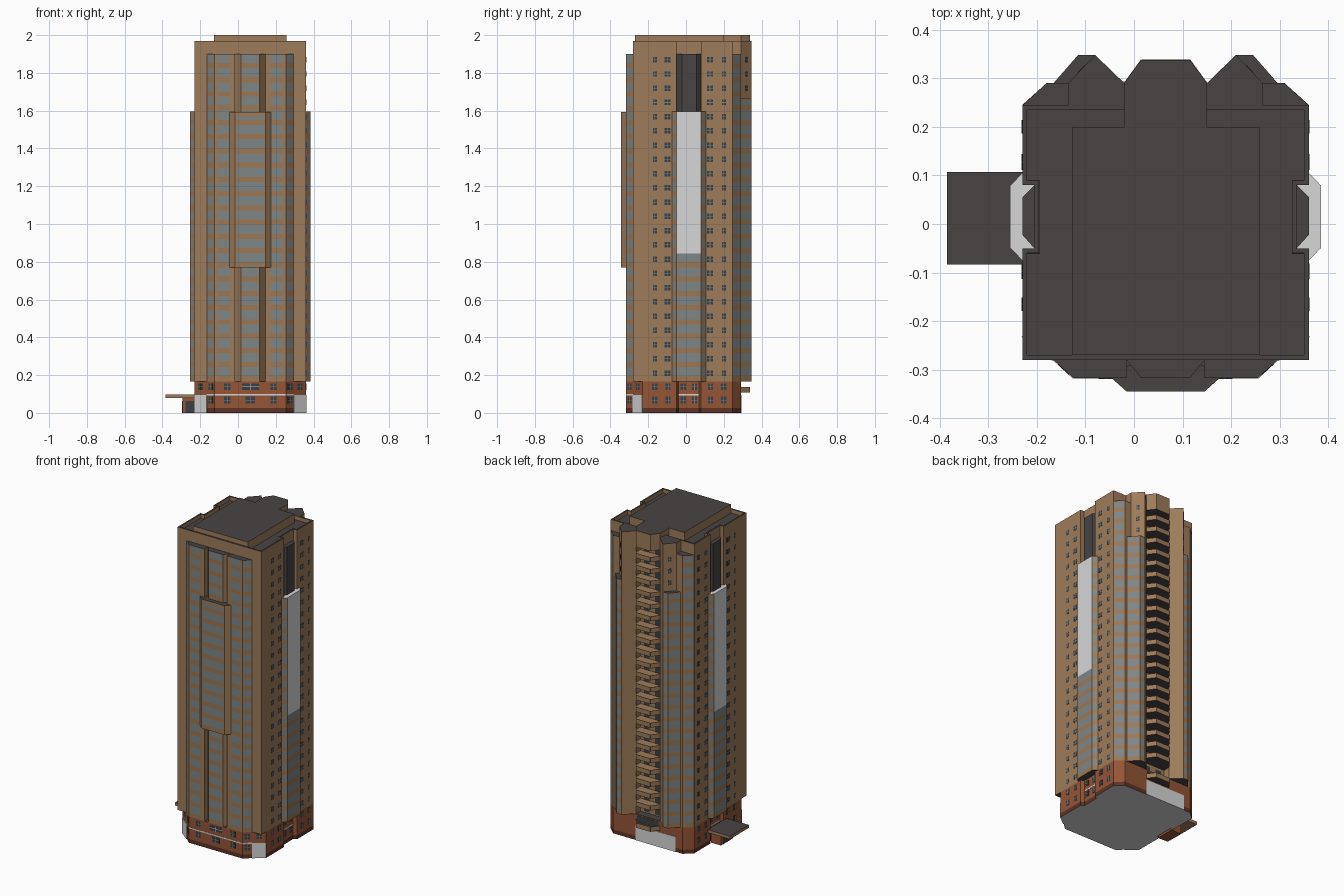
import bpy, bmesh, math
from mathutils import Vector

if "Cube" in bpy.data.objects:
    bpy.data.objects.remove(bpy.data.objects["Cube"])

CX = 0.065                      # the tower is symmetric about this x
Z0, PITCH, FLOORS = 0.167, 0.0754, 23
BAND = 0.027                    # spandrel height

COLOURS = {
    "tan_wall": (0.34, 0.20, 0.105), "spandrel": (0.34, 0.185, 0.085),
    "glass": (0.21, 0.235, 0.238), "dark_window": (0.045, 0.05, 0.055),
    "roof_charcoal": (0.066, 0.057, 0.055), "white_panel": (0.68, 0.68, 0.68),
    "brick": (0.30, 0.092, 0.038), "dark_brick": (0.11, 0.033, 0.02),
}
NAMES = list(COLOURS)
MATS = []
for n, c in COLOURS.items():
    m = bpy.data.materials.new(n)
    m.diffuse_color = (*c, 1)
    m.use_nodes = True
    m.node_tree.nodes["Principled BSDF"].inputs["Base Color"].default_value = m.diffuse_color
    MATS.append(m)
MI = {n: i for i, n in enumerate(NAMES)}


def finish(bm, name, fix=True):
    if fix:
        bmesh.ops.recalc_face_normals(bm, faces=bm.faces[:])
    me = bpy.data.meshes.new(name)
    bm.to_mesh(me)
    bm.free()
    for m in MATS:
        me.materials.append(m)
    ob = bpy.data.objects.new(name, me)
    ob.location.x = CX
    bpy.context.collection.objects.link(ob)
    return ob


def add_prism(bm, pts, z0, z1, side, top=None, bottom=None):
    lo = [bm.verts.new((x, y, z0)) for x, y in pts]
    hi = [bm.verts.new((x, y, z1)) for x, y in pts]
    n = len(pts)
    for i in range(n):
        j = (i + 1) % n
        bm.faces.new((lo[i], lo[j], hi[j], hi[i])).material_index = MI[side]
    t = bm.faces.new(hi)
    t.material_index = MI[top or side]
    b = bm.faces.new(lo[::-1])
    b.material_index = MI[bottom or side]
    return t


def prism(name, pts, z0, z1, side, top=None, bottom=None):
    bm = bmesh.new()
    add_prism(bm, pts, z0, z1, side, top, bottom)
    return finish(bm, name)


def mir(pts, s):
    return pts if s > 0 else [(-x, y) for x, y in reversed(pts)]


def sym(half):
    """Right half, front to back, completed by its mirror image."""
    return half + [(-x, y) for x, y in reversed(half)]


def length(a, b):
    return (Vector(b) - Vector(a)).length


def plate(bm, a, b, s0, s1, z0, z1, mat, out=0.0015):
    """Thin plate on wall a->b (outside on the right), s in length units."""
    a, b = Vector(a), Vector(b)
    d = (b - a).normalized()
    n = Vector((d.y, -d.x))
    p, q = a + d * s0, a + d * s1
    add_prism(bm, [p - n * .002, p + n * out, q + n * out, q - n * .002], z0, z1, mat)


def strip(bm, a, b, m0, m1, z0, z1):
    """One flush panel of glass rows with a spandrel band on each floor."""
    a, b = Vector(a), Vector(b)
    d = (b - a).normalized()
    n = Vector((d.y, -d.x)) * .0012
    p, q = a + d * m0 + n, b - d * m1 + n
    cuts = {z0, z1}
    for k in range(FLOORS):
        z = Z0 + k * PITCH
        cuts |= {c for c in (z, z + BAND) if z0 + .002 < c < z1 - .002}
    rows = [(bm.verts.new((*p, z)), bm.verts.new((*q, z)), z) for z in sorted(cuts)]
    for (v0, v1, za), (w0, w1, zb) in zip(rows, rows[1:]):
        f = bm.faces.new((v0, v1, w1, w0))
        low = ((za + zb) / 2 - Z0) % PITCH < BAND
        f.material_index = MI["spandrel" if low else "glass"]


def window(bm, a, b, c, z, w, h, frame="glass"):
    plate(bm, a, b, c - w / 2, c + w / 2, z - h / 2, z + h / 2, "dark_window", .001)
    plate(bm, a, b, c - .0015, c + .0015, z - h / 2, z + h / 2, frame, .0016)
    plate(bm, a, b, c - w / 2, c + w / 2, z - .0015, z + .0015, frame, .0016)


# --- brick base with chamfered corners, front bays and shallow side notches
base = sym([(.05, -.317), (.19, -.317), (.23, -.28), (.295, -.23), (.295, -.05), (.275, -.04),
            (.275, .07), (.295, .08), (.295, .245), (.245, .29)])
prism("base_plinth", base, 0, .025, "dark_brick", bottom="white_panel")
prism("base_brick", base, .025, Z0, "brick", "roof_charcoal")

# --- white wall panels, pale front band and windows of the base
bm = bmesh.new()
plate(bm, (-.19, -.317), (.19, -.317), 0, .38, .092, .1, "white_panel")
for s in (1, -1):
    for p, q in (((.19, -.317), (.23, -.28)), ((.275, -.04), (.275, .07))):
        a, b = mir([p, q], s)
        plate(bm, a, b, 0, length(a, b), .092, .1, "white_panel")
    a, b = mir([(.23, -.28), (.295, -.23)], s)
    plate(bm, a, b, 0, .082, 0, .096, "white_panel", .003)
    for z in (.068, .138):
        for p, q, c in (((.082, -.317), (.19, -.317), .04), ((.19, -.317), (.23, -.28), .027),
                        ((.23, -.28), (.295, -.23), .041)):
            if q == (.295, -.23) and z < .1:
                continue
            a, b = mir([p, q], s)
            window(bm, a, b, c if s > 0 else length(p, q) - c, z, .032, .035)
        for p, q, ys in (((.295, -.23), (.295, -.05), (-.165, -.095)),
                         ((.275, -.04), (.275, .07), (-.015, .045)),
                         ((.295, .08), (.295, .245), (.13, .2))):
            a, b = mir([p, q], s)
            for y in ys:
                window(bm, a, b, abs(y - a[1]), z, .028, .035)
window(bm, (-.05, -.317), (.05, -.317), .05, .068, .05, .035)
window(bm, (-.05, -.317), (.05, -.317), .05, .138, .09, .035, "white_panel")
plate(bm, (.085, .29), (-.195, .29), 0, .28, 0, .096, "white_panel", .003)
plate(bm, (.085, .29), (-.085, .29), .01, .16, .105, .16, "dark_window")
finish(bm, "base_details")

# --- entrance box and canopy on the left side
prism("entrance_box", [(-.36, -.05), (-.29, -.05), (-.29, .07), (-.36, .07)], 0, .078, "brick")
bm = bmesh.new()
plate(bm, (-.36, -.05), (-.29, -.05), .018, .066, 0, .062, "dark_window")
plate(bm, (-.36, .07), (-.36, -.05), .02, .1, 0, .062, "dark_window")
finish(bm, "entrance_doors")
prism("entrance_canopy", [(-.45, -.083), (-.29, -.083), (-.29, .107), (-.45, .107)],
      .078, .097, "tan_wall", "roof_charcoal")

# --- main tower shaft, with side notches and a sunken roof behind a parapet
bm = bmesh.new()
shaft = sym([(.295, -.28), (.295, -.05), (.27, -.05), (.27, .08), (.295, .08), (.295, .245)])
top = add_prism(bm, shaft, Z0, 1.97, "tan_wall", "roof_charcoal", "roof_charcoal")
bm.normal_update()
bmesh.ops.inset_individual(bm, faces=[top], thickness=.014)
r = bmesh.ops.inset_individual(bm, faces=[top], thickness=.0005, depth=-.025)
for f in r["faces"]:
    f.material_index = MI["tan_wall"]
finish(bm, "tower_shaft")

# --- roof penthouse
prism("roof_penthouse", sym([(.193, -.27), (.193, .2), (.085, .2), (.085, .29), (.05, .338)]),
      1.94, 2.0, "tan_wall", "roof_charcoal")

# --- front central bays: full height one and a deeper one on the middle floors
prism("front_centre_bay", sym([(.05, -.317), (.08, -.28), (.08, -.275)]), Z0, 1.9,
      "tan_wall", "roof_charcoal", "roof_charcoal")
prism("front_deep_bay", sym([(.08, -.345), (.112, -.3165), (.075, -.29)]), .77, 1.593,
      "tan_wall", "roof_charcoal", "roof_charcoal")
bm = bmesh.new()
for z0, z1 in ((Z0 + .01, .77), (1.594, 1.9)):
    strip(bm, (-.05, -.317), (.05, -.317), .003, .006, z0, z1)
strip(bm, (-.08, -.345), (.08, -.345), .006, .006, .775, 1.57)
finish(bm, "front_centre_glazing", False)

for s, side in ((1, "right"), (-1, "left")):
    def wall(bm, p, q, m0, m1, z0, z1):
        a, b = mir([p, q], s)
        strip(bm, a, b, *((m0, m1) if s > 0 else (m1, m0)), z0, z1)

    # front outer bay, back corner bay, back outer bay, back wing
    prism(side + "_front_bay", mir([(.08, -.275), (.08, -.317), (.19, -.317), (.23, -.28), (.23, -.275)], s),
          Z0, 1.9, "tan_wall", "roof_charcoal", "roof_charcoal")
    prism(side + "_back_corner_bay", mir([(.295, .244), (.245, .29), (.2, .29), (.2, .244)], s),
          Z0, 1.9, "tan_wall", "roof_charcoal", "roof_charcoal")
    prism(side + "_back_outer_bay", mir([(.2, .285), (.235, .285), (.18, .348), (.145, .348)], s),
          Z0, 1.665, "tan_wall", "roof_charcoal", "roof_charcoal")
    prism(side + "_back_wing", mir([(.2, .244), (.2, .29), (.145, .348), (.085, .29), (.085, .244)], s),
          Z0, 1.97, "tan_wall", "roof_charcoal", "roof_charcoal")
    # side bay with white upper panel, and the dark bay above it
    prism(side + "_side_bay", mir([(.26, -.075), (.295, -.075), (.319, -.05), (.319, .08), (.295, .105), (.26, .105)], s),
          Z0, 1.595, "tan_wall", "white_panel", "roof_charcoal")
    prism(side + "_dark_bay", mir([(.265, -.05), (.27, -.05), (.295, -.022), (.295, .055), (.27, .08), (.265, .08)], s),
          1.58, 1.9, "roof_charcoal")

    bm = bmesh.new()
    wall(bm, (.08, -.317), (.19, -.317), .028, .016, Z0 + .01, 1.9)
    wall(bm, (.19, -.317), (.23, -.28), .006, .004, Z0 + .01, 1.9)
    wall(bm, (.295, .245), (.245, .29), .006, .006, Z0, 1.89)
    wall(bm, (.235, .285), (.18, .348), .01, .005, Z0, 1.655)
    wall(bm, (.18, .348), (.145, .348), .003, .004, Z0, 1.655)
    wall(bm, (.319, -.05), (.319, .08), .004, .004, Z0, .845)
    wall(bm, (.295, -.075), (.319, -.05), .008, .004, Z0, 1.58)
    wall(bm, (.319, .08), (.295, .105), .004, .008, Z0, 1.58)
    finish(bm, side + "_glazing", False)

    bm = bmesh.new()
    a, b = mir([(.319, -.05), (.319, .08)], s)
    plate(bm, a, b, 0, .13, .845, 1.596, "white_panel", .001)
    finish(bm, side + "_white_panel")

    # small windows, one row per floor
    bm = bmesh.new()
    a, b = mir([(.295, -.28), (.295, .245)], s)
    c, d = mir([(.2, .29), (.145, .348)], s)
    for k in range(FLOORS):
        z = Z0 + (k + .58) * PITCH
        for y, w in ((-.165, .021), (-.097, .032), (.127, .032), (.2, .021)):
            window(bm, a, b, y + .28 if s > 0 else .245 - y, z, w, .029)
        if z > 1.68:
            window(bm, c, d, .04, z, .02, .029)
    finish(bm, side + "_small_windows")

# --- stack of back balconies: slab with low parapet, two doors behind
bm = bmesh.new()
doors = bmesh.new()
shape = sym([(.085, .24), (.085, .29), (.05, .338)])
for k in range(FLOORS):
    z = Z0 + k * PITCH - (.06 if k == 0 else 0)
    add_prism(bm, shape, z, z + .008, "tan_wall", "tan_wall", "roof_charcoal")
    for a, b in (((.085, .29), (.05, .338)), ((.05, .338), (-.05, .338)), ((-.05, .338), (-.085, .29))):
        plate(bm, a, b, 0, length(a, b), z, z + .03, "tan_wall", .001)
    zf = Z0 + k * PITCH
    for s0 in (.025, .105):
        plate(doors, (.085, .245), (-.085, .245), s0, s0 + .04, zf + .008, zf + .058, "dark_window")
finish(bm, "back_balconies")
finish(doors, "back_balcony_doors")
prism("back_balcony_cap", shape, 1.895, 1.97, "tan_wall", "roof_charcoal", "roof_charcoal")
